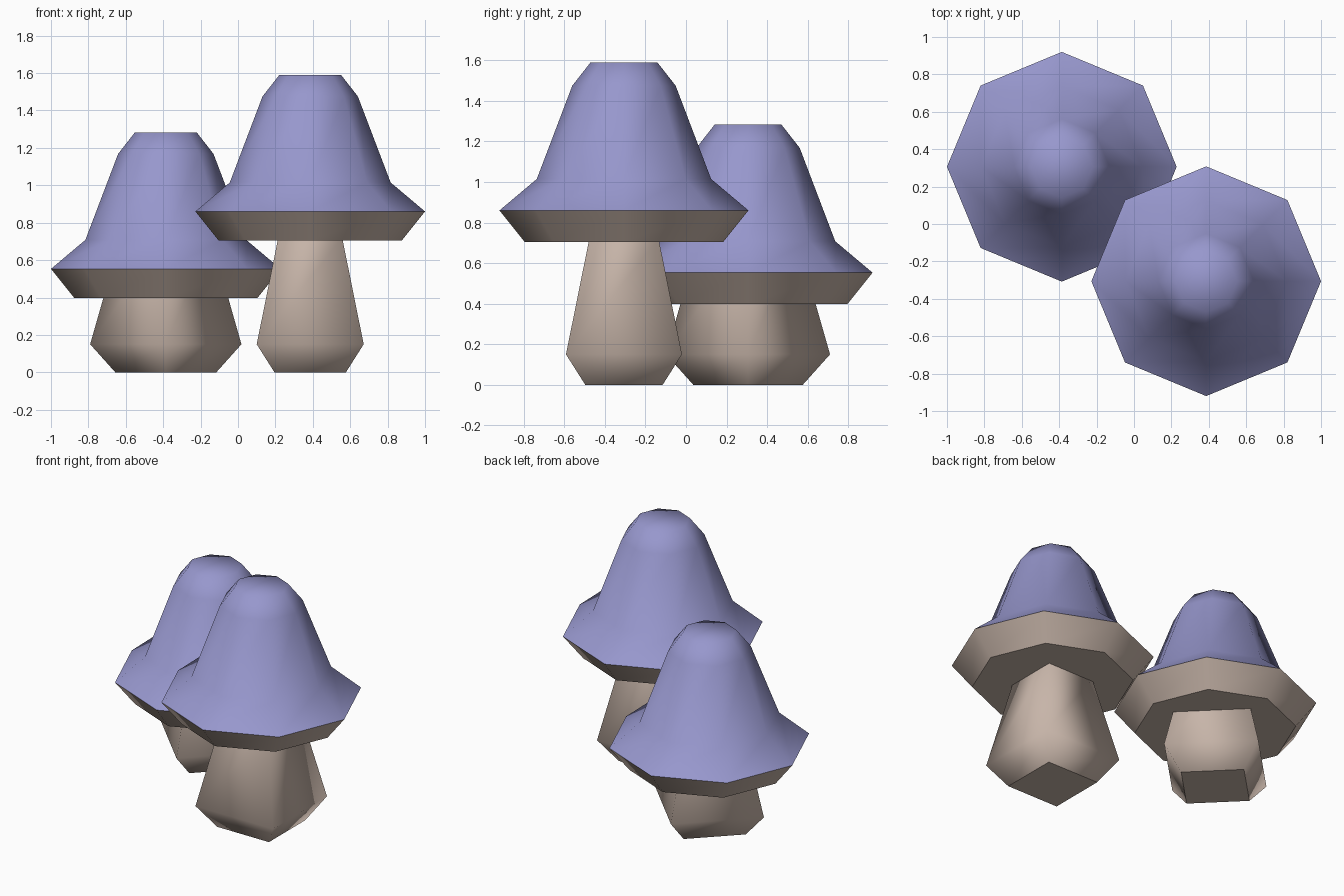
import bpy, bmesh
from math import sin, cos, pi, radians, sqrt

if "Cube" in bpy.data.objects:
    bpy.data.objects.remove(bpy.data.objects["Cube"])


def make_material(name, rgb):
    mat = bpy.data.materials.new(name)
    mat.use_nodes = True
    mat.diffuse_color = (*rgb, 1)
    mat.node_tree.nodes["Principled BSDF"].inputs["Base Color"].default_value = (*rgb, 1)
    return mat


violet = make_material("violet cap", (0.31, 0.31, 0.61))
tan = make_material("tan flesh", (0.57, 0.46, 0.395))


def lathe(name, profile, sides, turn, location, materials, sharp_rings, split=None):
    """Closed lathed solid; bands from ring index `split` up use the second material."""
    bm = bmesh.new()
    rings = []
    for r, z in profile:
        angles = [radians(turn) + 2 * pi * i / sides for i in range(sides)]
        rings.append([bm.verts.new((r * cos(a), r * sin(a), z)) for a in angles])
    bm.faces.new(rings[0][::-1])
    top = bm.faces.new(rings[-1])
    top.material_index = 0 if split is None else 1
    for k, (low, high) in enumerate(zip(rings, rings[1:])):
        for i in range(sides):
            j = (i + 1) % sides
            face = bm.faces.new((low[i], low[j], high[j], high[i]))
            face.material_index = int(split is not None and k >= split)
    for face in bm.faces:
        face.smooth = True
    # Crease the chosen rings, everything else stays soft
    for k in sharp_rings:
        for i in range(sides):
            bm.edges.get((rings[k][i], rings[k][(i + 1) % sides])).smooth = False
    mesh = bpy.data.meshes.new(name)
    bm.to_mesh(mesh)
    bm.free()
    for mat in materials:
        mesh.materials.append(mat)
    obj = bpy.data.objects.new(name, mesh)
    obj.location = location
    bpy.context.collection.objects.link(obj)
    return obj


# Cap: radius and height above its underside
cap_profile = [(0.49, 0), (0.614, 0.155), (0.43, 0.31), (0.255, 0.77), (0.165, 0.885)]
# Square stem: half width and height
stem_profile = [(w * sqrt(2), z) for w, z in [(0.191, 0), (0.286, 0.15), (0.171, 0.72)]]


def mushroom(label, x, y, cap_height, stem_turn):
    lathe(label + "_stem", stem_profile, 4, stem_turn, (x, y, 0), [tan], [0, 2])
    lathe(label + "_cap", cap_profile, 8, 0, (x, y, cap_height), [tan, violet], [0, 1], split=1)


mushroom("tall_mushroom", 0.386, -0.306, 0.705, 45)
mushroom("short_mushroom", -0.386, 0.306, 0.398, 0)
